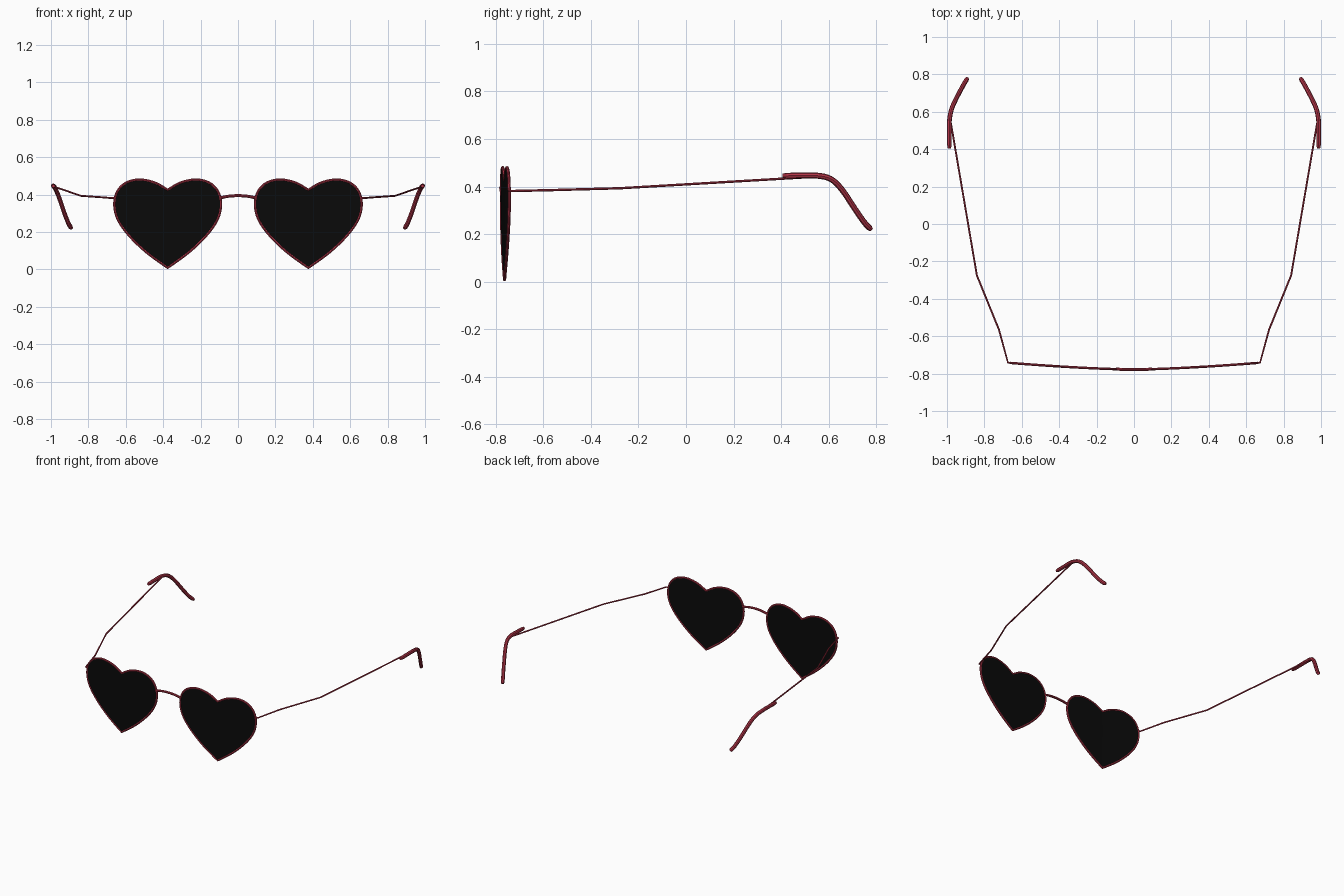
import bpy, bmesh
from mathutils import Vector

if "Cube" in bpy.data.objects:
    bpy.data.objects.remove(bpy.data.objects["Cube"])


def material(name, rgb):
    m = bpy.data.materials.new(name)
    m.diffuse_color = (*rgb, 1)
    m.use_nodes = True
    m.node_tree.nodes["Principled BSDF"].inputs["Base Color"].default_value = m.diffuse_color
    return m


RED = material("red_frame", (0.45, 0.035, 0.065))
BLACK = material("black_lens", (0.003, 0.003, 0.003))


def smooth_path(pts, steps=5):
    """Catmull-Rom interpolation through the given points."""
    p = [Vector(q) for q in pts]
    p = [2 * p[0] - p[1]] + p + [2 * p[-1] - p[-2]]
    out = []
    for i in range(1, len(p) - 2):
        a, b, c, d = p[i - 1:i + 3]
        for k in range(steps):
            t = k / steps
            out.append(0.5 * (2 * b + (c - a) * t + (2 * a - 5 * b + 4 * c - d) * t * t
                              + (3 * b - a - 3 * c + d) * t ** 3))
    return out + [p[-2]]


def mirror(ob):
    mod = ob.modifiers.new("mirror", 'MIRROR')
    mod.use_axis = (True, False, False)
    mod.use_mirror_merge = False


def tube(name, pts, radius, closed=False, mirrored=True, round_ends=False):
    """Round wire along a path, turned into a mesh."""
    cu = bpy.data.curves.new(name, 'CURVE')
    cu.dimensions = '3D'
    cu.bevel_depth = radius
    cu.bevel_resolution = 2
    cu.use_fill_caps = True
    sp = cu.splines.new('POLY')
    sp.points.add(len(pts) - 1)
    for q, v in zip(sp.points, pts):
        q.co = (*v, 1)
    sp.use_cyclic_u = closed
    if round_ends:
        sp.points[0].radius = sp.points[-1].radius = 0.7
    ob = bpy.data.objects.new(name, cu)
    bpy.context.collection.objects.link(ob)
    cu.materials.append(RED)
    bpy.ops.object.select_all(action='DESELECT')
    bpy.context.view_layer.objects.active = ob
    ob.select_set(True)
    bpy.ops.object.convert(target='MESH')
    ob = bpy.context.object
    bpy.ops.object.shade_smooth_by_angle()
    if mirrored:
        mirror(ob)
    return ob


def wrap_y(x):
    """Depth of the gently wrapped front."""
    return -0.778 + 0.036 * (abs(x) / 0.67) ** 1.5


# Heart outline: one half from notch to point, then reflected
CX = 0.376
half = smooth_path([(0, 0.425, 0), (0.068, 0.463, 0), (0.15, 0.480, 0), (0.222, 0.463, 0),
                    (0.268, 0.418, 0), (0.285, 0.35, 0), (0.268, 0.27, 0),
                    (0.212, 0.187, 0), (0.118, 0.095, 0), (0, 0.008, 0)])
outline = [(v.x, v.y) for v in half] + [(-v.x, v.y) for v in half[-2:0:-1]]


def on_front(u, z):
    return Vector((CX + u, wrap_y(CX + u), z))


# Heart rims
tube("heart_rim", [on_front(u, z) for u, z in outline], 0.0065, closed=True)

# Heart lenses: rings shrinking toward a centre point
bm = bmesh.new()
ZC = 0.28
rings = [[bm.verts.new(on_front(u * s, ZC + (z - ZC) * s)) for u, z in outline]
         for s in (1.0, 0.66, 0.33)]
centre = bm.verts.new(on_front(0, ZC))
n = len(outline)
for i in range(n):
    j = (i + 1) % n
    for a, b in zip(rings, rings[1:]):
        bm.faces.new((a[i], a[j], b[j], b[i]))
    bm.faces.new((rings[-1][i], rings[-1][j], centre))
bmesh.ops.recalc_face_normals(bm, faces=bm.faces)
me = bpy.data.meshes.new("heart_lens")
bm.to_mesh(me)
bm.free()
me.materials.append(BLACK)
lens = bpy.data.objects.new("heart_lens", me)
bpy.context.collection.objects.link(lens)
sol = lens.modifiers.new("thickness", 'SOLIDIFY')
sol.thickness = 0.006
sol.offset = 0
mirror(lens)

# Nose bridge
tube("bridge", smooth_path([(x, wrap_y(x), z) for x, z in
                            ((-0.096, 0.382), (-0.05, 0.391), (0, 0.394),
                             (0.05, 0.391), (0.096, 0.382))], 3), 0.008, mirrored=False)

# Thin temple wires
tube("temple_wire", [Vector(v) for v in ((0.658, -0.743, 0.382), (0.674, -0.741, 0.381),
                                         (0.722, -0.565, 0.385), (0.84, -0.275, 0.393),
                                         (0.979, 0.54, 0.441))], 0.005)

# Thick curved ear tips
tube("ear_tip", smooth_path([(0.987, 0.405, 0.445), (0.987, 0.48, 0.446), (0.987, 0.55, 0.446),
                             (0.977, 0.608, 0.432), (0.958, 0.655, 0.388),
                             (0.93, 0.71, 0.306), (0.908, 0.75, 0.249),
                             (0.891, 0.779, 0.219)], 4), 0.0125, round_ends=True)
